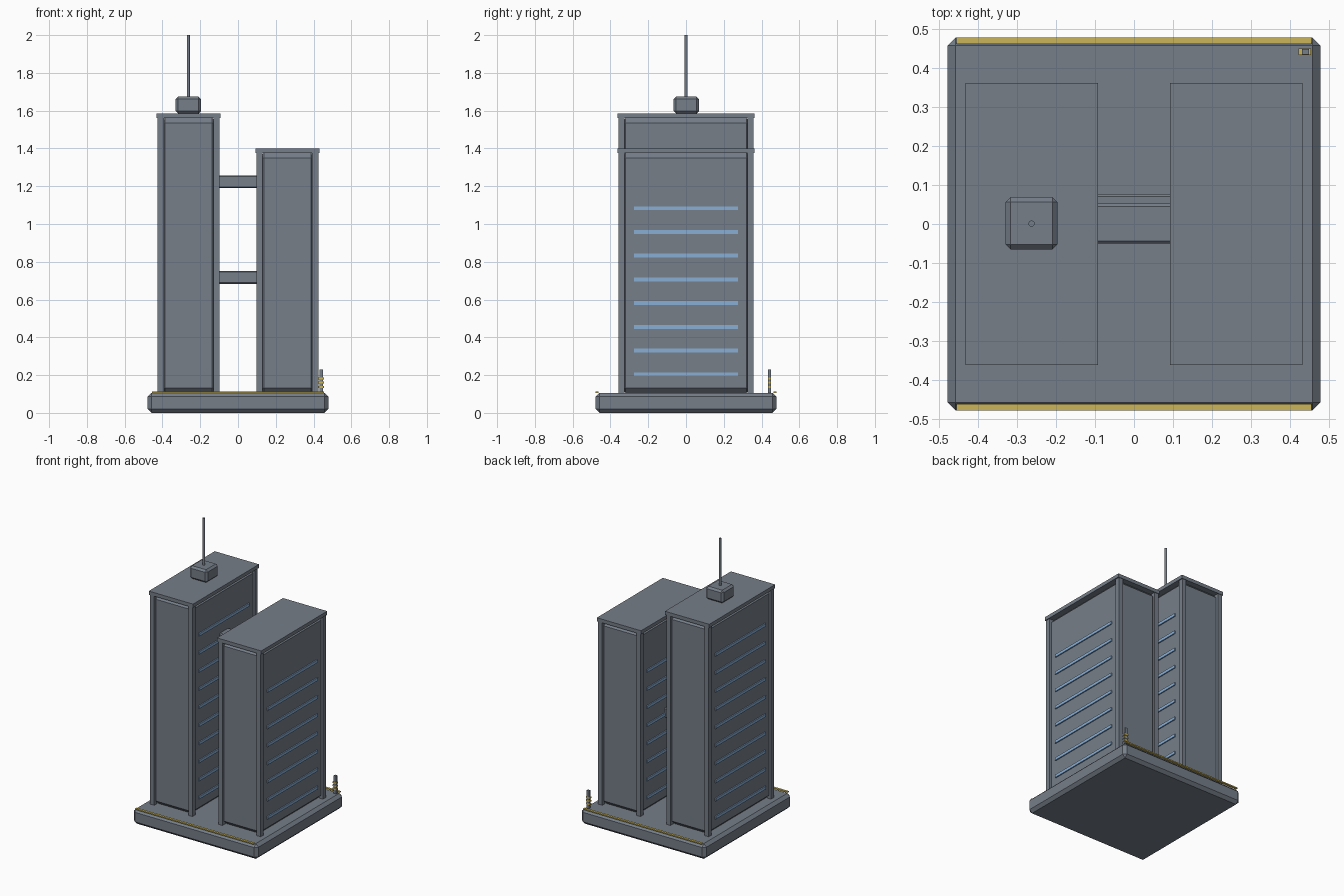
import bpy, bmesh

if "Cube" in bpy.data.objects:
    bpy.data.objects.remove(bpy.data.objects["Cube"])


def material(name, rgb):
    m = bpy.data.materials.new(name)
    m.diffuse_color = (*rgb, 1)
    m.use_nodes = True
    m.node_tree.nodes["Principled BSDF"].inputs["Base Color"].default_value = m.diffuse_color
    return m


GREY = material("slate_grey", (0.18, 0.21, 0.25))
BLUE = material("window_blue", (0.25, 0.42, 0.66))
GOLD = material("gold", (0.60, 0.46, 0.10))


def box(name, x, y, z, mat=GREY, bevel=0.0):
    """Box from (min, max) ranges, with optional flat chamfer."""
    bm = bmesh.new()
    bmesh.ops.create_cube(bm, size=1)
    for v in bm.verts:
        v.co = [r[0] + (c + 0.5) * (r[1] - r[0]) for c, r in zip(v.co, (x, y, z))]
    if bevel:
        bmesh.ops.bevel(bm, geom=bm.edges[:], offset=bevel, segments=1,
                        affect='EDGES', profile=0.5)
    me = bpy.data.meshes.new(name)
    bm.to_mesh(me)
    bm.free()
    me.materials.append(mat)
    ob = bpy.data.objects.new(name, me)
    bpy.context.collection.objects.link(ob)
    return ob


def around(c, h):
    return (c - h, c + h)


BASE_TOP = 0.106

# Base slab with gold edge strips front and back
box("base", around(0, 0.478), around(0, 0.478), (0, BASE_TOP), bevel=0.02)
for side, s in (("front", -1), ("back", 1)):
    box(side + "_edge_strip", around(0, 0.455), around(s * 0.470, 0.008),
        (BASE_TOP - 0.001, BASE_TOP + 0.007), GOLD)


def tower(name, cx, top, floors):
    # Chamfered body and overhanging roof slab
    box(name + "_body", around(cx, 0.152), around(0, 0.347),
        (BASE_TOP, top - 0.024), bevel=0.027)
    box(name + "_roof", around(cx, 0.17), around(0, 0.362), (top - 0.025, top))
    for sx in (-1, 1):
        # Corner columns
        for sy in (-1, 1):
            box(name + "_column", around(cx + sx * 0.147, 0.016),
                around(sy * 0.342, 0.016), (BASE_TOP, top - 0.025))
        # Window strips on both long sides
        for i in range(floors):
            box(name + "_window_strip", around(cx + sx * 0.155, 0.0045),
                around(0, 0.275), around(0.204 + i * 0.1257, 0.010), BLUE)


tower("tall_tower", -0.262, 1.585, 10)
tower("short_tower", 0.262, 1.40, 8)

# Sky bridges
box("upper_bridge", around(0, 0.115), around(0.001, 0.051), (1.19, 1.258), bevel=0.007)
box("lower_bridge", around(0, 0.115), around(0.026, 0.051), (0.682, 0.752), bevel=0.007)

# Rooftop machine room and antenna
box("roof_machine_room", around(-0.263, 0.067), around(0.002, 0.067),
    (1.585, 1.674), bevel=0.013)
bpy.ops.mesh.primitive_cylinder_add(vertices=12, radius=0.008, depth=0.34,
                                    location=(-0.263, 0.001, 1.83))
antenna = bpy.context.object
antenna.name = "antenna"
antenna.data.materials.append(GREY)

# Small post with gold collars at the back right corner
box("corner_post", around(0.44, 0.009), around(0.442, 0.007), (BASE_TOP, 0.231))
for z in (0.138, 0.160, 0.182):
    box("post_collar", around(0.4385, 0.016), around(0.442, 0.008),
        around(z, 0.005), GOLD)
